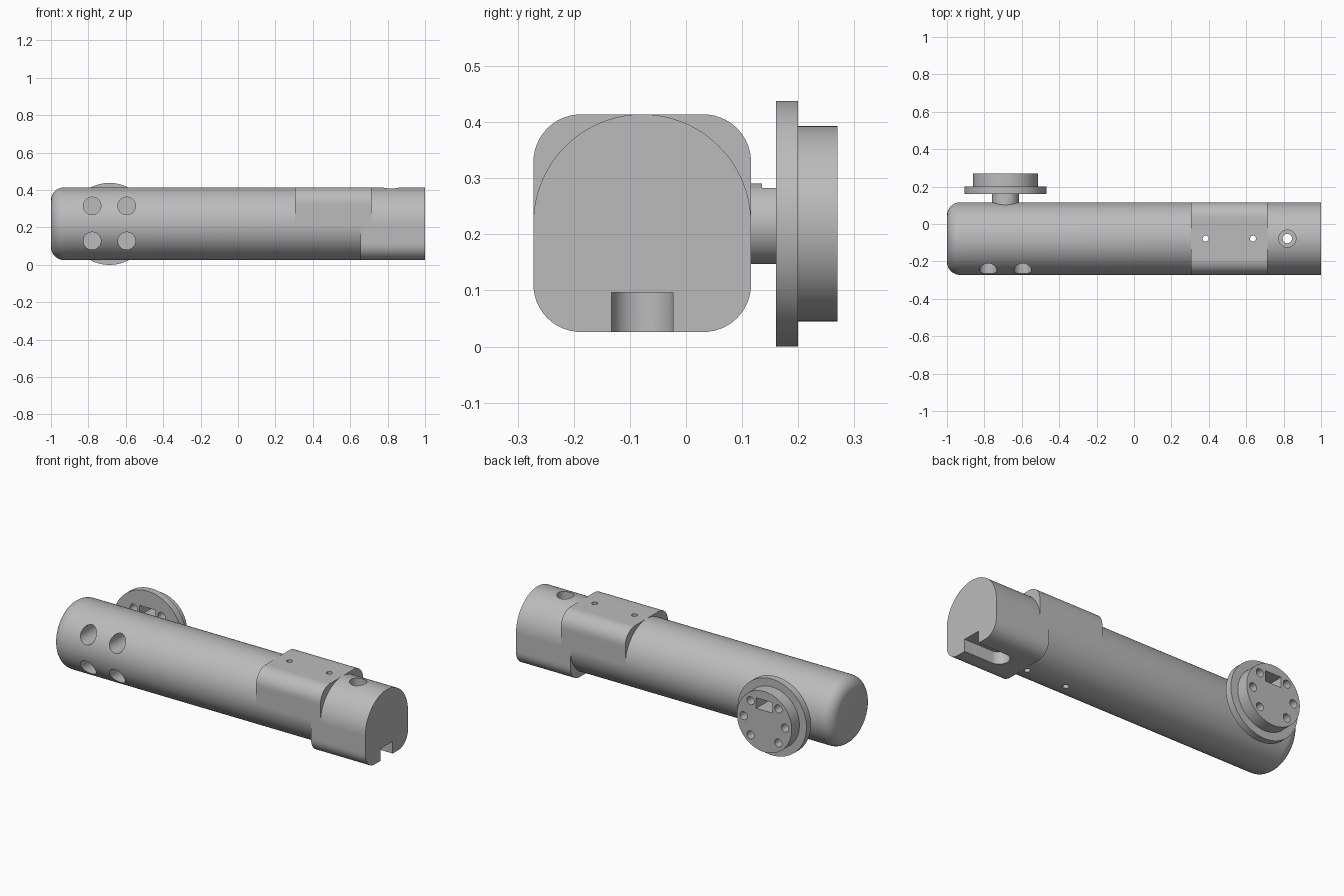
import bpy, bmesh
from math import sin, cos, pi, sqrt
from mathutils import Vector

old = bpy.data.objects.get("Cube")
if old:
    bpy.data.objects.remove(old, do_unlink=True)

grey = bpy.data.materials.new("plain grey")
grey.use_nodes = True
colour = (0.5, 0.5, 0.5, 1)
grey.diffuse_color = colour
grey.node_tree.nodes["Principled BSDF"].inputs["Base Color"].default_value = colour

HALF = 0.194           # body radius and half-width of the square blocks
CORNER = 0.085         # corner radius of the square blocks
CY, CZ = -0.078, 0.22  # body axis
FX = -0.6875           # flange axis
STEPS = 128


def circle(a, b, r, n=48):
    return [(a + r * cos(2 * pi * i / n), b + r * sin(2 * pi * i / n)) for i in range(n)]


def rect(a0, a1, b0, b1):
    return [(a0, b0), (a1, b0), (a1, b1), (a0, b1)]


def square_reach(c, s):
    """Distance from the centre to a rounded square in direction (c, s)."""
    c, s = abs(c), abs(s)
    t = HALF / max(c, s)
    k = HALF - CORNER
    if t * min(c, s) > k:
        d = k * (c + s)
        t = d + sqrt(d * d - (2 * k * k - CORNER ** 2))
    return t


def body_outline(square_top=False, square_bottom=False, radius=HALF):
    pts = []
    for i in range(STEPS):
        c, s = cos(2 * pi * i / STEPS), sin(2 * pi * i / STEPS)
        squared = square_top if s > 0 else square_bottom
        t = square_reach(c, s) if squared else radius
        pts.append((CY + t * c, CZ + t * s))
    return pts


def loft(name, axis, sections):
    """Skin outlines placed at positions along an axis and cap both ends."""
    place = {"x": lambda p, a, b: (p, a, b),
             "y": lambda p, a, b: (a, p, b),
             "z": lambda p, a, b: (a, b, p)}[axis]
    bm = bmesh.new()
    rings = [[bm.verts.new(place(p, a, b)) for a, b in outline] for p, outline in sections]
    for r0, r1 in zip(rings, rings[1:]):
        n = len(r0)
        for i in range(n):
            j = (i + 1) % n
            bm.faces.new((r0[i], r0[j], r1[j], r1[i]))
    bm.faces.new(rings[0])
    bm.faces.new(rings[-1])
    bmesh.ops.remove_doubles(bm, verts=bm.verts, dist=1e-5)
    bmesh.ops.recalc_face_normals(bm, faces=bm.faces)
    mesh = bpy.data.meshes.new(name)
    bm.to_mesh(mesh)
    bm.free()
    mesh.materials.append(grey)
    obj = bpy.data.objects.new(name, mesh)
    bpy.context.collection.objects.link(obj)
    return obj


def activate(obj):
    bpy.ops.object.select_all(action="DESELECT")
    obj.select_set(True)
    bpy.context.view_layer.objects.active = obj


def cut(obj, axis, lo, hi, outline):
    cutter = loft("cutter", axis, [(lo, outline), (hi, outline)])
    cutter.hide_render = True
    mod = obj.modifiers.new("cut", "BOOLEAN")
    mod.operation = "DIFFERENCE"
    mod.solver = "EXACT"
    mod.object = cutter
    activate(obj)
    bpy.ops.object.modifier_apply(modifier=mod.name)
    bpy.data.objects.remove(cutter, do_unlink=True)


# Body: rounded left end, round tube, raised top block, squared lower end
FILLET = 0.07
sections = []
for i in range(11):
    a = pi / 2 * i / 10
    sections.append((-1 + FILLET * (1 - sin(a)),
                     body_outline(radius=HALF - FILLET * (1 - cos(a)))))
sections.reverse()
sections.sort(key=lambda s: s[0])
plain, top = body_outline(), body_outline(True)
both, bottom = body_outline(True, True), body_outline(False, True)
sections += [(0.305, plain), (0.305, top), (0.655, top), (0.655, both),
             (0.715, both), (0.715, bottom), (1.0, bottom)]
body = loft("body", "x", sections)

# Four blind holes in the front
for x in (-0.78, -0.595):
    for z in (0.128, 0.315):
        cut(body, "y", -0.4, -0.11, circle(x, z, 0.047))

# Small vertical through holes in the block
for x in (0.383, 0.636):
    cut(body, "z", -0.1, 0.6, circle(x, CY, 0.016, 32))

# Round-ended slot underneath, with a counterbored hole above it
SLOT = 0.055
slot = [(0.82 + SLOT * cos(pi / 2 + pi * i / 24), CY + SLOT * sin(pi / 2 + pi * i / 24))
        for i in range(25)]
slot += [(1.1, CY - SLOT), (1.1, CY + SLOT)]
cut(body, "z", -0.1, 0.096, slot)
cut(body, "z", 0.3, 0.6, circle(0.82, CY, 0.046))
cut(body, "z", 0.05, 0.35, circle(0.82, CY, 0.025, 32))

# Rear flange: neck, wide disc and smaller disc in one turned shape
steps = [(0.09, 0.072), (0.16, 0.072), (0.16, 0.219), (0.2, 0.219), (0.2, 0.174), (0.27, 0.174)]
flange = loft("mounting_flange", "y", [(y, circle(FX, 0.219, r, STEPS)) for y, r in steps])

# Cable window and six screw holes through the flange
cut(flange, "y", 0.135, 0.4, rect(FX - 0.052, FX + 0.052, 0.283, 0.343))
for deg in (0, 48, 132, 180, 228, 312):
    a = deg * pi / 180
    cut(flange, "y", 0.13, 0.4,
        circle(FX + 0.132 * cos(a), 0.219 + 0.132 * sin(a), 0.023, 32))

for obj in (body, flange):
    activate(obj)
    bpy.ops.object.shade_smooth_by_angle(angle=pi / 6)
